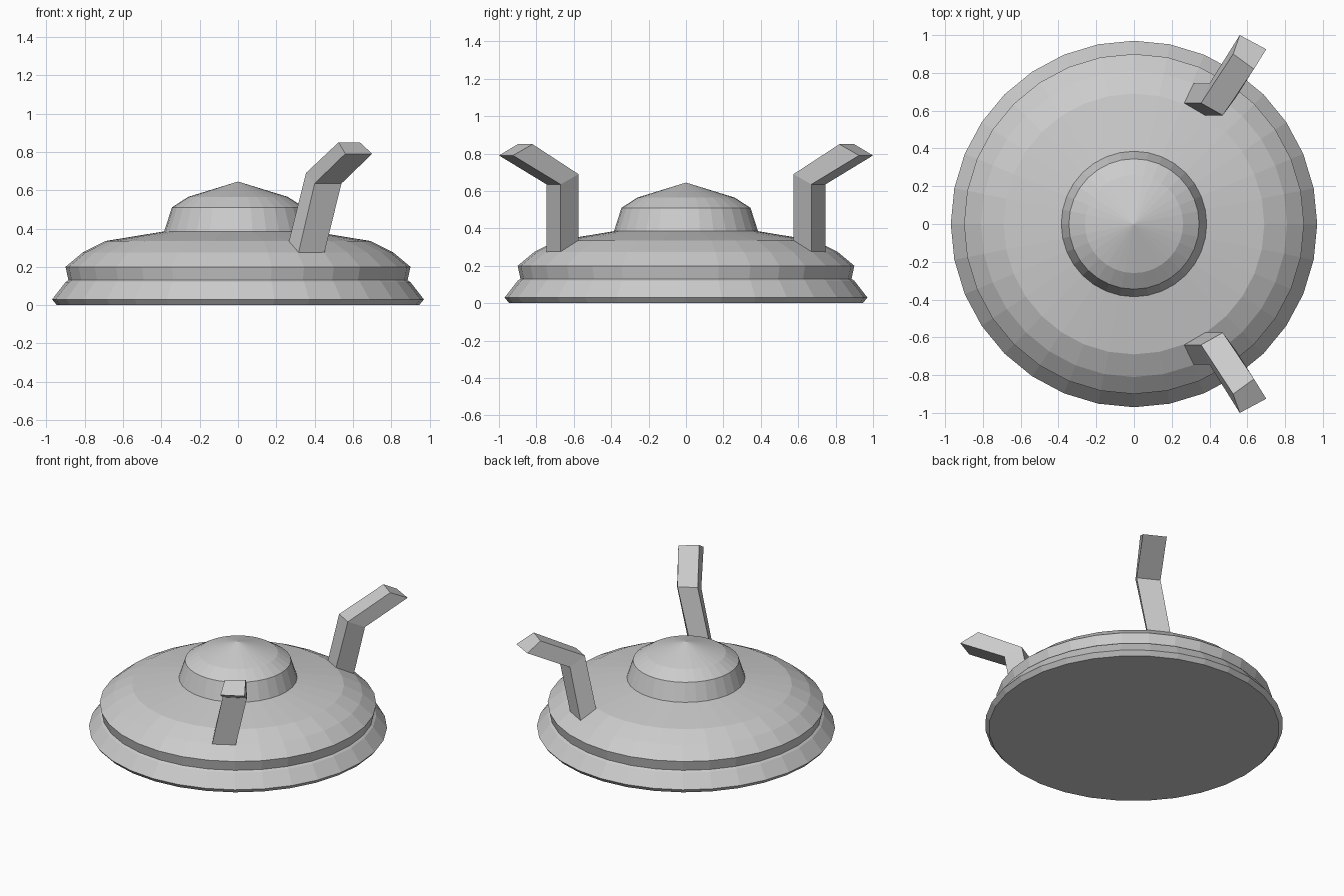
import bpy
from math import cos, sin, pi

if "Cube" in bpy.data.objects:
    bpy.data.objects.remove(bpy.data.objects["Cube"])

SIDES = 32


def make_object(name, verts, faces):
    mesh = bpy.data.meshes.new(name)
    mesh.from_pydata(verts, [], faces)
    mesh.update()
    obj = bpy.data.objects.new(name, mesh)
    bpy.context.collection.objects.link(obj)
    return obj


def bridge(n, rings):
    """Quads joining consecutive rings of n vertices."""
    return [(k * n + i, k * n + (i + 1) % n, (k + 1) * n + (i + 1) % n, (k + 1) * n + i)
            for k in range(rings - 1) for i in range(n)]


def lathe(name, profile, apex_z):
    """Revolve a (radius, z) profile, closed by a flat base and a pointed top."""
    verts = [(r * cos(2 * pi * i / SIDES), r * sin(2 * pi * i / SIDES), z)
             for r, z in profile for i in range(SIDES)]
    faces = bridge(SIDES, len(profile))
    faces.append(tuple(reversed(range(SIDES))))
    top, last = len(verts), (len(profile) - 1) * SIDES
    verts.append((0, 0, apex_z))
    faces += [(last + i, last + (i + 1) % SIDES, top) for i in range(SIDES)]
    return make_object(name, verts, faces)


# Saucer body with flared rim, grooved band, shallow shoulder and cap
lathe("saucer_body", [
    (0.945, 0.0), (0.97, 0.03), (0.90, 0.12), (0.885, 0.13), (0.90, 0.20),
    (0.81, 0.275), (0.69, 0.335), (0.385, 0.385), (0.345, 0.51), (0.26, 0.565),
], 0.645)

# Bent arm: four-sided section at base, elbow and tip
arm_rings = [
    [(0.315, 0.745, 0.27), (0.45, 0.67, 0.27), (0.375, 0.575, 0.33), (0.265, 0.64, 0.33)],
    [(0.40, 0.745, 0.635), (0.54, 0.67, 0.635), (0.47, 0.575, 0.69), (0.355, 0.64, 0.69)],
    [(0.56, 1.0, 0.79), (0.70, 0.925, 0.79), (0.635, 0.82, 0.85), (0.525, 0.90, 0.85)],
]

# One arm on each side, mirrored across y
for name, s in (("back_arm", 1), ("front_arm", -1)):
    verts = [(x, s * y, z) for ring in arm_rings for x, y, z in ring]
    faces = bridge(4, 3) + [(3, 2, 1, 0), (8, 9, 10, 11)]
    if s > 0:  # back ring runs clockwise, so flip it to face outward
        faces = [tuple(reversed(f)) for f in faces]
    make_object(name, verts, faces)
